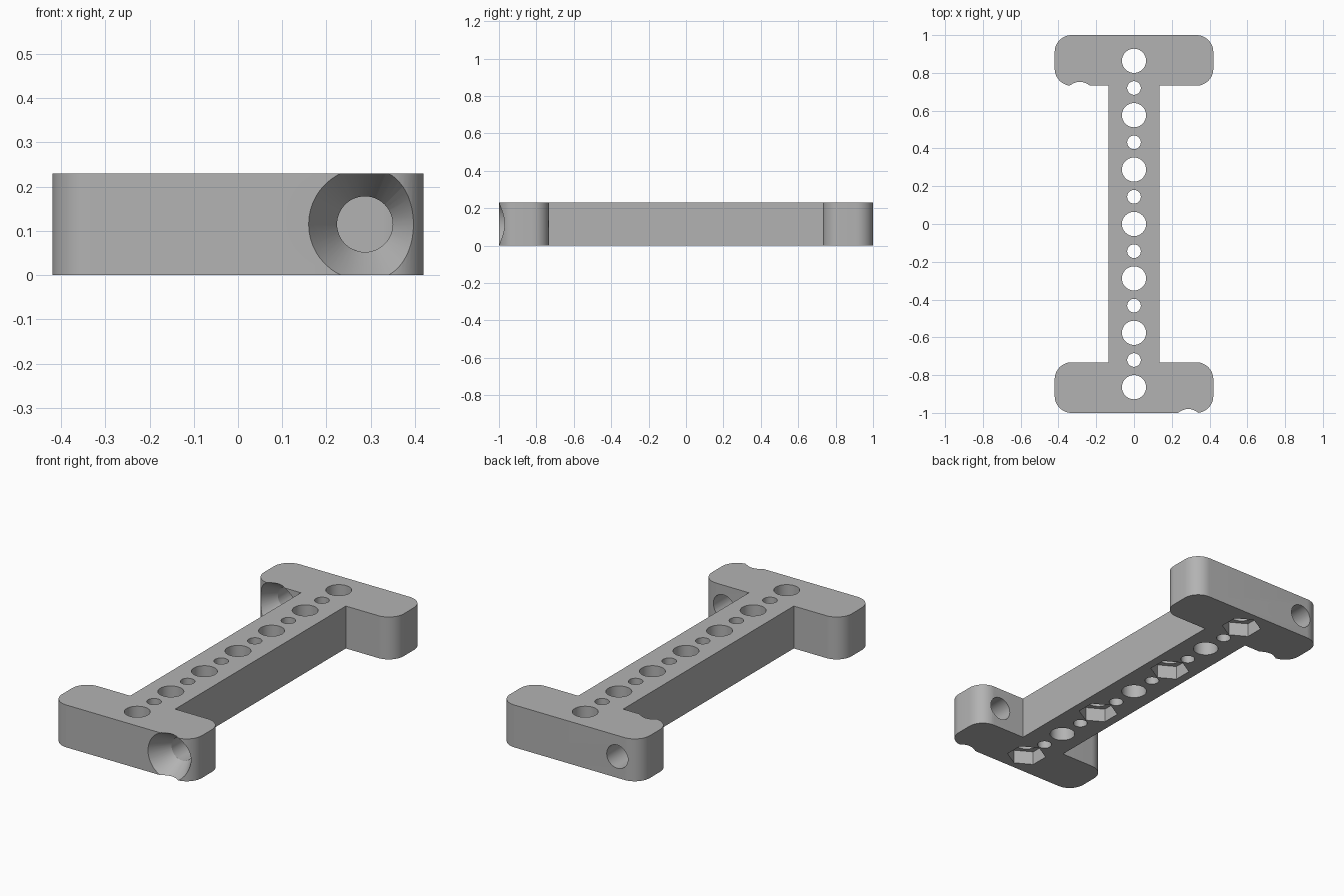
import bpy, bmesh, math
from mathutils import Matrix

cube = bpy.data.objects.get("Cube")
if cube:
    bpy.data.objects.remove(cube, do_unlink=True)

HEIGHT = 0.23
HALF_W, WEB, FLANGE_Y = 0.42, 0.135, 0.732
PITCH = 0.288
SIDE_X = 0.287

# Material
grey = bpy.data.materials.new("plain_grey")
grey.use_nodes = True
color = (0.45, 0.45, 0.45, 1)
grey.diffuse_color = color
grey.node_tree.nodes["Principled BSDF"].inputs["Base Color"].default_value = color


def add_object(name, bm):
    mesh = bpy.data.meshes.new(name)
    bm.to_mesh(mesh)
    bm.free()
    mesh.materials.append(grey)
    obj = bpy.data.objects.new(name, mesh)
    bpy.context.collection.objects.link(obj)
    return obj


def cut(target, matrix, r1, r2, depth, sides=48):
    """Subtract a cylinder, cone or prism centred on the matrix."""
    bm = bmesh.new()
    bmesh.ops.create_cone(bm, cap_ends=True, segments=sides, radius1=r1,
                          radius2=r2, depth=depth, matrix=matrix)
    cutter = add_object("hole_cutter", bm)
    cutter.hide_render = True
    bpy.context.view_layer.objects.active = target
    mod = target.modifiers.new("hole", 'BOOLEAN')
    mod.operation, mod.solver, mod.object = 'DIFFERENCE', 'EXACT', cutter
    bpy.ops.object.modifier_apply(modifier=mod.name)
    bpy.data.objects.remove(cutter, do_unlink=True)


# I-shaped body: quarter outline mirrored around, then extruded
quarter = [(WEB, FLANGE_Y), (HALF_W, FLANGE_Y), (HALF_W, 1)]
outline = quarter + [(-x, y) for x, y in reversed(quarter)]
outline += [(-x, -y) for x, y in outline]
bm = bmesh.new()
base = bm.faces.new([bm.verts.new((x, y, 0)) for x, y in outline])
grown = bmesh.ops.extrude_face_region(bm, geom=[base])
for v in grown["geom"]:
    if isinstance(v, bmesh.types.BMVert):
        v.co.z = HEIGHT
bmesh.ops.recalc_face_normals(bm, faces=bm.faces)

# Rounded flange corners
corners = [e for e in bm.edges
           if abs(e.verts[0].co.z - e.verts[1].co.z) > 0.1
           and abs(e.verts[0].co.x) > WEB + 0.1]
bmesh.ops.bevel(bm, geom=corners, offset=0.09, segments=12,
                profile=0.5, affect='EDGES')
body = add_object("mounting_bar", bm)

# Row of large and small vertical holes
for i in range(-6, 7):
    radius = 0.064 if i % 2 == 0 else 0.036
    place = Matrix.Translation((0, i * PITCH / 2, HEIGHT / 2))
    cut(body, place, radius, radius, 1)

# Hexagonal nut pockets underneath
for i in (-3, -1, 1, 3):
    place = Matrix.Translation((0, i * PITCH, 0))
    cut(body, place, 0.1, 0.1, 0.15, sides=6)

# Countersunk horizontal holes, one in each flange
along_y = Matrix.Rotation(-math.pi / 2, 4, 'X')
for x, face_y in ((SIDE_X, -1), (-SIDE_X, FLANGE_Y)):
    hole = Matrix.Translation((x, face_y + 0.15, HEIGHT / 2)) @ along_y
    cut(body, hole, 0.063, 0.063, 0.4)
    sink = Matrix.Translation((x, face_y + 0.045, HEIGHT / 2)) @ along_y
    cut(body, sink, 0.139, 0.063, 0.13)

# Smooth curved walls, keep sharp edges
bpy.ops.object.select_all(action='DESELECT')
body.select_set(True)
bpy.context.view_layer.objects.active = body
bpy.ops.object.shade_smooth_by_angle(angle=math.radians(25))
